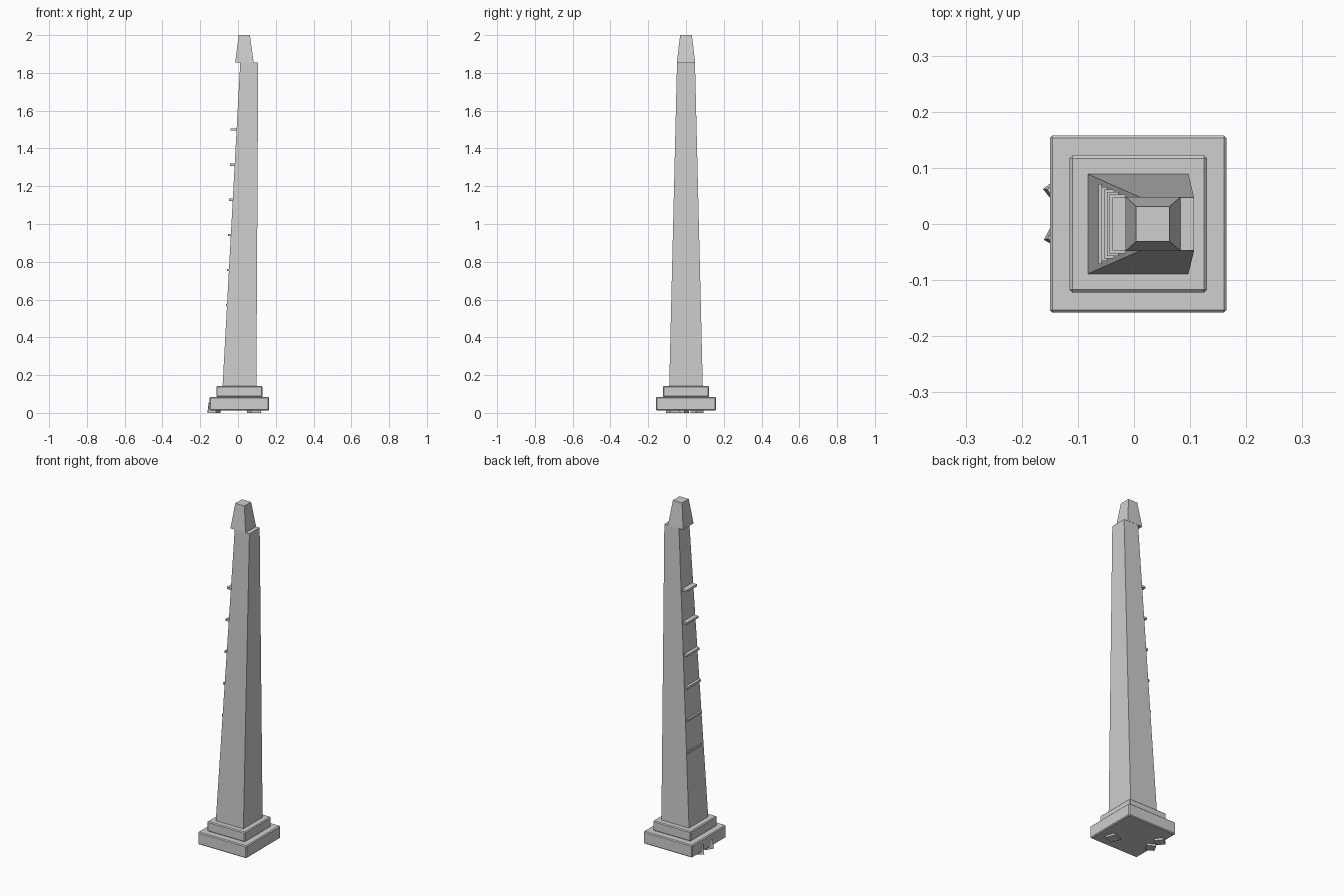
import bpy, bmesh, math
from mathutils import Matrix

if "Cube" in bpy.data.objects:
    bpy.data.objects.remove(bpy.data.objects["Cube"])

stone = bpy.data.materials.new("grey_stone")
stone.diffuse_color = (0.62, 0.62, 0.62, 1)
stone.use_nodes = True
stone.node_tree.nodes["Principled BSDF"].inputs["Base Color"].default_value = stone.diffuse_color


def frustum(name, low, high, bevel=0.0):
    """Four-sided block; low/high = (x0, x1, half_y, z)."""
    bm = bmesh.new()
    rings = []
    for x0, x1, h, z in (low, high):
        rings.append([bm.verts.new(p) for p in
                      ((x0, -h, z), (x1, -h, z), (x1, h, z), (x0, h, z))])
    a, b = rings
    bm.faces.new(a[::-1])
    bm.faces.new(b)
    for i in range(4):
        j = (i + 1) % 4
        bm.faces.new((a[i], a[j], b[j], b[i]))
    if bevel:
        bmesh.ops.bevel(bm, geom=bm.edges[:], offset=bevel, segments=1,
                        affect='EDGES')
    me = bpy.data.meshes.new(name)
    bm.to_mesh(me)
    bm.free()
    me.materials.append(stone)
    ob = bpy.data.objects.new(name, me)
    bpy.context.collection.objects.link(ob)
    return ob


# stepped plinth
frustum("plinth_lower", (-0.15, 0.165, 0.158, 0.012), (-0.15, 0.165, 0.158, 0.085), 0.005)
frustum("plinth_upper", (-0.115, 0.13, 0.122, 0.084), (-0.115, 0.13, 0.122, 0.142), 0.005)

# leaning tapered shaft and offset cap
frustum("shaft", (-0.082, 0.097, 0.089, 0.135), (0.012, 0.107, 0.0475, 1.855))
frustum("cap", (-0.015, 0.083, 0.0485, 1.855), (0.004, 0.063, 0.031, 2.0))

# thin bands standing out of the left face
for i in range(6):
    z = 0.57 + i * 0.186
    half = 0.071 - i * 0.0047
    x0 = -0.063 + i * 0.0049
    frustum(f"band_{i + 1}", (x0, x0 + 2 * half, half, z - 0.006),
            (x0, x0 + 2 * half, half, z + 0.006))

# broken stone chunks under the plinth
for i, (x, y, s, h, turn) in enumerate(((-0.127, 0.058, 0.025, 0.056, 38),
                                        (-0.127, -0.018, 0.025, 0.05, 62),
                                        (0.085, -0.068, 0.03, 0.04, 20))):
    ob = frustum(f"rubble_{i + 1}", (-s, s, s, 0), (-s * 0.8, s * 0.8, s * 0.8, h))
    ob.data.transform(Matrix.Translation((x, y, 0)) @
                      Matrix.Rotation(math.radians(turn), 4, 'Z'))
